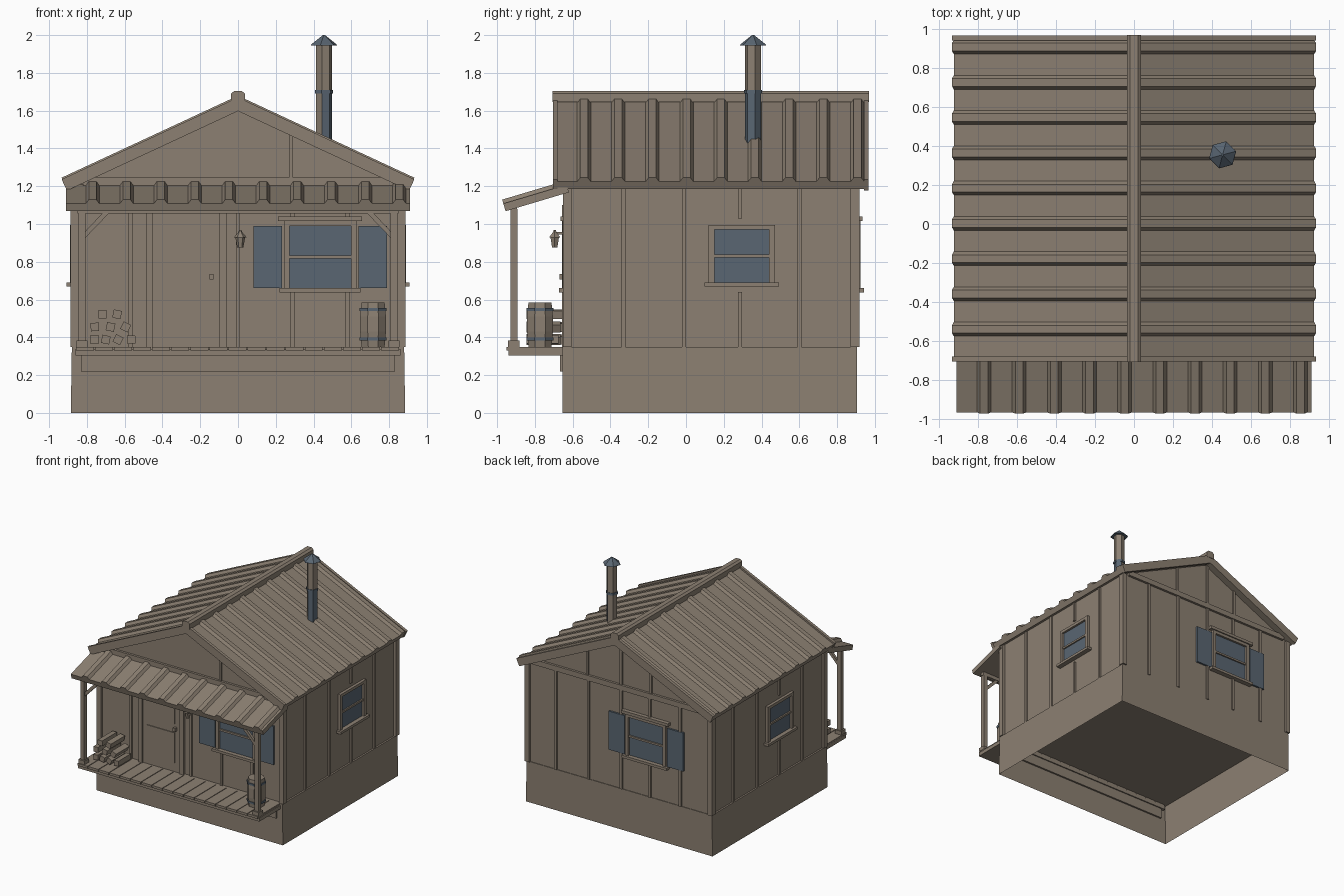
import bpy, bmesh
from math import pi, radians, atan2
from mathutils import Vector, Matrix

cube = bpy.data.objects.get("Cube")
if cube:
    bpy.data.objects.remove(cube, do_unlink=True)


def material(name, colour):
    m = bpy.data.materials.new(name)
    m.use_nodes = True
    m.diffuse_color = (*colour, 1)
    m.node_tree.nodes["Principled BSDF"].inputs["Base Color"].default_value = (*colour, 1)
    return m


WOOD = material("weathered_wood", (0.262, 0.216, 0.168))
BLUE = material("slate_blue", (0.1, 0.132, 0.168))
WORLD = Matrix()


def finish(name, bm, *mats):
    bmesh.ops.recalc_face_normals(bm, faces=bm.faces)
    mesh = bpy.data.meshes.new(name)
    bm.to_mesh(mesh)
    bm.free()
    ob = bpy.data.objects.new(name, mesh)
    bpy.context.collection.objects.link(ob)
    for m in mats:
        mesh.materials.append(m)
    return ob


def box(name, x, y, z, mat=WOOD, frame=WORLD):
    """Box from (low, high) ranges, placed in a frame."""
    bm = bmesh.new()
    mid = Vector([(r[0] + r[1]) / 2 for r in (x, y, z)])
    size = Vector([abs(r[1] - r[0]) for r in (x, y, z)])
    bmesh.ops.create_cube(bm, size=1, matrix=frame @ Matrix.Translation(mid) @ Matrix.Diagonal((*size, 1)))
    return finish(name, bm, mat)


def prism(name, pts, origin, u, v, sweep, mat=WOOD):
    """Sweep a flat outline drawn on axes u and v."""
    bm = bmesh.new()
    o, u, v = Vector(origin), Vector(u), Vector(v)
    face = bm.faces.new([bm.verts.new(o + u * a + v * b) for a, b in pts])
    out = bmesh.ops.extrude_face_region(bm, geom=[face])
    moved = [g for g in out["geom"] if isinstance(g, bmesh.types.BMVert)]
    bmesh.ops.translate(bm, verts=moved, vec=Vector(sweep))
    return finish(name, bm, mat)


def lathe(name, rings, x, y, sides, mat=WOOD, turn=0.0):
    """Stack of (radius, height) rings round a vertical axis."""
    bm = bmesh.new()
    loops = []
    for r, z in rings:
        spin = [Matrix.Rotation(turn + 2 * pi * i / sides, 3, "Z") @ Vector((r, 0, 0)) for i in range(sides)]
        loops.append([bm.verts.new(p + Vector((x, y, z))) for p in spin])
    for a, b in zip(loops, loops[1:]):
        for i in range(sides):
            j = (i + 1) % sides
            bm.faces.new((a[i], a[j], b[j], b[i]))
    bm.faces.new(loops[0])
    bm.faces.new(loops[-1])
    return finish(name, bm, mat)


def ribbed(start, end, ribs, thick=0.045, base=0.036, top=0.02, high=0.022):
    """Outline of a ribbed metal sheet."""
    pts = [(start, -thick), (start, 0)]
    for c in ribs:
        pts += [(c - base, 0), (c - top, high), (c + top, high), (c + base, 0)]
    return pts + [(end, 0), (end, -thick)]


# Foundation, open underneath
bm = bmesh.new()
bmesh.ops.create_cube(bm, size=1, matrix=Matrix.Translation((0, 0.125, 0.175)) @ Matrix.Diagonal((1.77, 1.56, 0.35, 1)))
for v in bm.verts:
    if v.co.z > 0.1:
        v.co.x *= 0.994
bmesh.ops.delete(bm, geom=[f for f in bm.faces if f.calc_center_median().z < 0.01], context="FACES")
finish("foundation", bm, WOOD)

# House body with gables
FRONT, BACK, SIDE = -0.63, 0.9, 0.865
body = [(-SIDE, 0.35), (SIDE, 0.35), (SIDE, 1.21), (0, 1.62), (-SIDE, 1.21)]
prism("house_walls", body, (0, FRONT, 0), (1, 0, 0), (0, 0, 1), (0, BACK - FRONT, 0))

# Corner boards
for sx in (-1, 1):
    for y in ((-0.65, -0.605), (0.87, 0.918)):
        box("corner_board", (sx * 0.845, sx * 0.888), y, (0.35, 1.2))

# Wall frames: local x runs along the wall, local -y points outwards
front = Matrix.Translation((0, FRONT, 0))
back = Matrix.Translation((0, BACK, 0)) @ Matrix.Rotation(pi, 4, "Z")
left = Matrix.Translation((SIDE, 0, 0)) @ Matrix.Rotation(pi / 2, 4, "Z")
right = Matrix.Translation((-SIDE, 0, 0)) @ Matrix.Rotation(-pi / 2, 4, "Z")


def battens(wall, places, low=0.35, high=1.2):
    for x in places:
        box("wall_batten", (x - 0.011, x + 0.011), (-0.014, 0.01), (low, high), WOOD, wall)


def window(wall, x, half, low, high, shutters=False):
    def part(name, a, b, out, z, mat=WOOD):
        box(name, (x + a, x + b), (-out, 0.01), z, mat, wall)
    part("window_pane", -half, half, 0.006, (low, high), BLUE)
    for s in (-1, 1):
        part("window_side_trim", s * half, s * (half + 0.03), 0.024, (low, high + 0.025))
        if shutters:
            part("shutter", s * (half + 0.04), s * (half + 0.192), 0.016, (low, high), BLUE)
    part("window_top_trim", -half, half, 0.024, (high, high + 0.025))
    part("window_crossbar", -half, half, 0.018, ((low + high) / 2 - 0.008, (low + high) / 2 + 0.008))
    part("window_sill", -half - 0.052, half + 0.052, 0.042, (low - 0.022, low))
    if shutters:
        part("window_header", -half - 0.06, half + 0.06, 0.034, (high + 0.025, high + 0.05))


window(front, 0.435, 0.162, 0.66, 0.99, True)
window(back, 0.26, 0.162, 0.66, 0.99, True)
window(left, 0.295, 0.145, 0.69, 0.97)
window(right, 0.02, 0.145, 0.69, 0.97)

battens(front, (-0.57, 0))
battens(back, (-0.6, -0.29, 0.02, 0.58))
battens(left, (-0.33, -0.01, 0.6))
battens(right, (-0.6, -0.28, 0.33))
for wall, places in ((front, (0.29, 0.58)), (back, (0.29,)), (left, (0.285,)), (right, (0.02,))):
    battens(wall, places, 0.35, 0.64)
    battens(wall, places, 1.03, 1.2)

# Gable trim and battens
for wall, places in ((front, (0.28,)), (back, (-0.3, 0.02, 0.3))):
    box("gable_beam", (-0.82, 0.82), (-0.02, 0.01), (1.2, 1.245), WOOD, wall)
    for x in places:
        battens(wall, (x,), 1.24, 1.61 - 0.474 * abs(x))

# Door
box("door", (-0.45, -0.1), (-0.012, 0.01), (0.35, 1.06), WOOD, front)
for z in ((0.425, 0.685), (0.76, 1.01)):
    box("door_panel", (-0.41, -0.15), (-0.018, 0), z, WOOD, front)
for x in ((-0.485, -0.45), (-0.1, -0.06)):
    box("door_trim", x, (-0.026, 0.01), (0.35, 1.06), WOOD, front)
box("door_top_trim", (-0.485, -0.06), (-0.026, 0.01), (1.06, 1.1), WOOD, front)
box("door_handle", (-0.152, -0.13), (-0.04, 0), (0.705, 0.735), WOOD, front)

# Main roof sheets, bargeboards and ridge cap
run, drop = 0.925, 0.43
length = (run * run + drop * drop) ** 0.5
roof_ribs = [-0.54 + 0.181 * i for i in range(9)]
for s in (-1, 1):
    slope = Vector((s * run, 0, -drop))
    normal = Vector((s * drop, 0, run)) / length
    prism("roof_sheet", ribbed(-0.695, 0.955, roof_ribs), (0, 0, 1.655), (0, 1, 0), normal, slope)
    for y in (-0.705, 0.942):
        prism("bargeboard", [(0, -0.052), (0, 0.014), (0.025, 0.014), (0.025, -0.052)],
              (0, y, 1.655), (0, 1, 0), normal, slope * 1.003)
prism("ridge_cap", [(-0.037, 1.645), (-0.037, 1.69), (-0.02, 1.704), (0.02, 1.704), (0.037, 1.69), (0.037, 1.645)],
      (0, -0.708, 0), (1, 0, 0), (0, 0, 1), (0, 1.678, 0))

# Porch roof and its beam
rise = Vector((0, 0.335, 0.1))
prism("porch_roof", ribbed(-0.91, 0.91, [-0.77 + 0.1805 * i for i in range(10)], 0.042),
      (0, -0.967, 1.108), (1, 0, 0), Vector((0, -0.1, 0.335)).normalized(), rise)
box("porch_beam", (-0.85, 0.85), (-0.925, -0.895), (1.055, 1.09))

# Porch deck
box("deck_base", (-0.86, 0.86), (-0.94, -0.63), (0.305, 0.337))
box("deck_skirt", (-0.83, 0.83), (-0.668, -0.64), (0.22, 0.31))
for i in range(17):
    x = -0.8585 + 0.101 * i
    box("deck_board", (x, x + 0.095), (-0.95, -0.635), (0.33, 0.35))

# Porch posts with feet and braces
for s in (-1, 1):
    box("porch_post", (s * 0.808, s * 0.845), (-0.93, -0.893), (0.35, 1.08))
    box("post_foot", (s * 0.797, s * 0.856), (-0.942, -0.882), (0.35, 0.382))
    prism("post_brace", [(0.81, 0.925), (0.81, 0.96), (0.715, 1.06), (0.68, 1.06)],
          (0, -0.922, 0), (s, 0, 0), (0, 0, 1), (0, 0.022, 0))

# Chimney: lower outward faces are blue
CX, CY = 0.455, 0.355
for name, low, high in (("chimney_lower_pipe", 1.4, 1.7), ("chimney_upper_pipe", 1.7, 1.96)):
    pipe = lathe(name, [(0.043, low), (0.043, high)], CX, CY, 6, turn=radians(15))
    pipe.data.materials.append(BLUE)
    for f in pipe.data.polygons:
        f.material_index = int(high < 1.8 and f.normal.x > 0.2)
lathe("chimney_band", [(0.049, 1.69), (0.049, 1.71)], CX, CY, 6, BLUE, radians(15))
lathe("chimney_cap", [(0.072, 1.945), (0.068, 1.952), (0.006, 2.0)], CX, CY, 6, BLUE, radians(15))

# Lantern
lathe("lantern_body", [(0.016, 0.875), (0.026, 0.93)], 0.012, -0.695, 6)
lathe("lantern_cap", [(0.035, 0.928), (0.012, 0.955), (0.006, 0.968)], 0.012, -0.695, 6)
box("lantern_bracket", (0.004, 0.02), (-0.695, -0.63), (0.945, 0.957))

# Barrel with hoops
lathe("barrel", [(0.066, 0.35), (0.074, 0.43), (0.074, 0.51), (0.066, 0.585)], 0.715, -0.773, 8, turn=pi / 8)
for z in (0.383, 0.54):
    lathe("barrel_hoop", [(0.077, z), (0.077, z + 0.016)], 0.715, -0.773, 8, BLUE, pi / 8)

# Firewood stack
for row, xs in enumerate(((-0.76, -0.7, -0.635, -0.565), (-0.758, -0.675, -0.595), (-0.718, -0.64))):
    for i, x in enumerate(xs):
        place = Matrix.Translation((x, -0.745, 0.388 + 0.067 * row)) @ Matrix.Rotation(0.2 + 0.25 * (i % 3 - 1), 4, "Y")
        box("firewood_log", (-0.022, 0.022), (-0.1, 0.1 - 0.01 * i), (-0.022, 0.022), WOOD, place)
